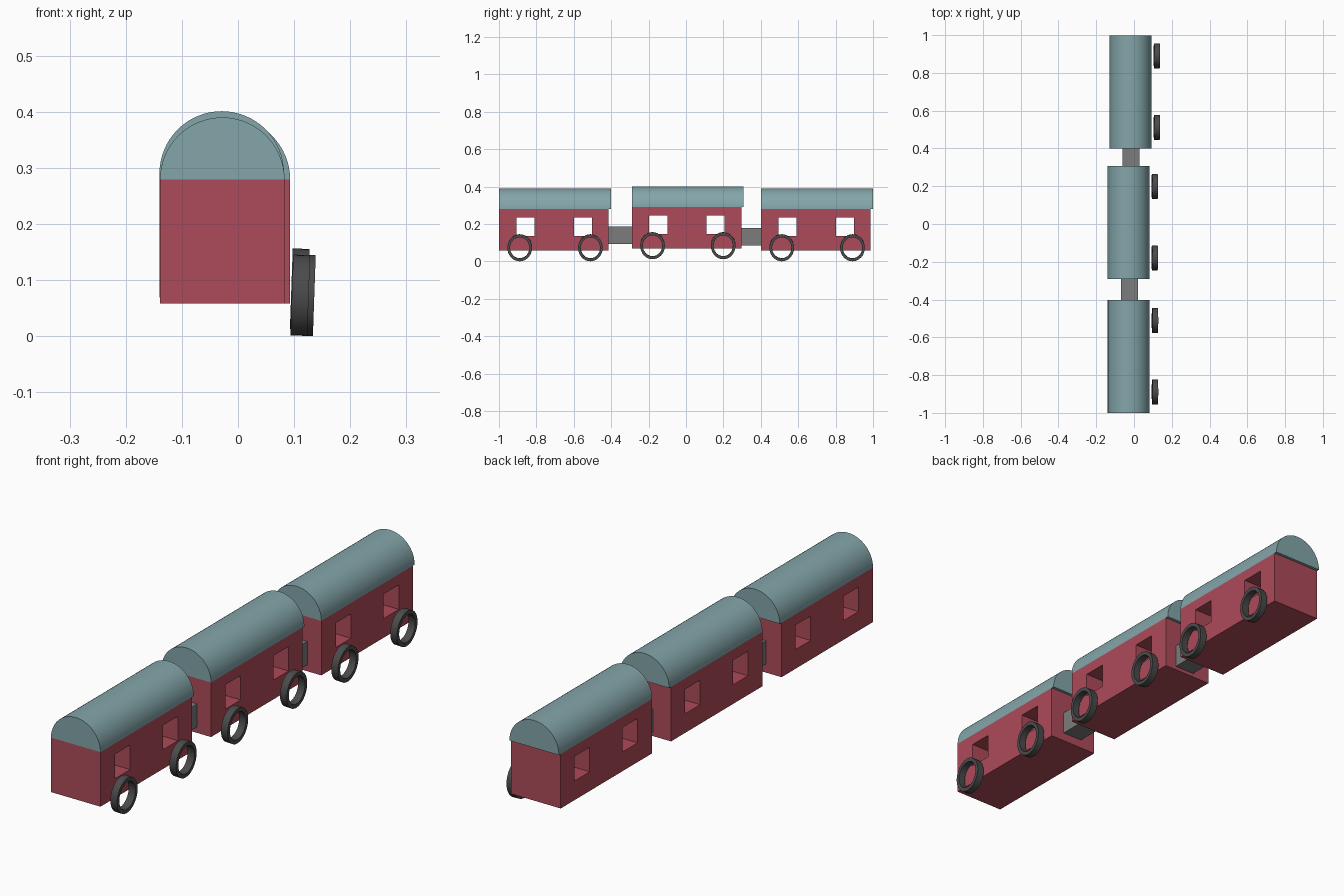
import bpy, bmesh, math
from mathutils import Matrix, Vector

if "Cube" in bpy.data.objects:
    bpy.data.objects.remove(bpy.data.objects["Cube"])


def material(name, rgb):
    m = bpy.data.materials.new(name)
    m.diffuse_color = (*rgb, 1)
    m.use_nodes = True
    m.node_tree.nodes["Principled BSDF"].inputs["Base Color"].default_value = m.diffuse_color
    return m


RED = material("red_paint", (0.42, 0.07, 0.10))
TEAL = material("teal_roof", (0.23, 0.38, 0.40))
DARK = material("dark_rubber", (0.07, 0.07, 0.07))
GREY = material("grey_metal", (0.20, 0.20, 0.20))


def finish(bm, name, mat, smooth=False):
    bmesh.ops.recalc_face_normals(bm, faces=bm.faces)
    mesh = bpy.data.meshes.new(name)
    bm.to_mesh(mesh)
    bm.free()
    mesh.materials.append(mat)
    ob = bpy.data.objects.new(name, mesh)
    bpy.context.collection.objects.link(ob)
    bpy.ops.object.select_all(action='DESELECT')
    ob.select_set(True)
    bpy.context.view_layer.objects.active = ob
    if smooth:
        bpy.ops.object.shade_smooth_by_angle(angle=math.radians(30))
    return ob


def box(name, mat, lo, hi):
    lo, hi = Vector(lo), Vector(hi)
    bm = bmesh.new()
    bmesh.ops.create_cube(bm, size=1, matrix=Matrix.Translation((lo + hi) / 2)
                          @ Matrix.Diagonal((*(hi - lo), 1)))
    return finish(bm, name, mat)


def roof(name, cx, y0, y1, z, r, n=32):
    # half-round profile extruded along the car
    bm = bmesh.new()
    verts = [bm.verts.new((cx + r * math.cos(math.pi * i / n), y0,
                           z + r * math.sin(math.pi * i / n))) for i in range(n + 1)]
    face = bm.faces.new(verts)
    out = bmesh.ops.extrude_face_region(bm, geom=[face], use_keep_orig=True)
    moved = [v for v in out["geom"] if isinstance(v, bmesh.types.BMVert)]
    bmesh.ops.translate(bm, verts=moved, vec=(0, y1 - y0, 0))
    return finish(bm, name, TEAL, True)


def wheel(name, cx, cy, cz, n=32):
    # open ring: rectangular section swept around the axle, slightly leaning
    ring = [(-0.015, 1.0), (0.015, 1.0), (0.015, 0.78), (-0.015, 0.78)]
    bm = bmesh.new()
    rows = []
    for i in range(n):
        a = 2 * math.pi * i / n
        rows.append([bm.verts.new((x, 0.066 * s * math.cos(a), 0.072 * s * math.sin(a)))
                     for x, s in ring])
    for i in range(n):
        a, b = rows[i], rows[(i + 1) % n]
        for j in range(4):
            k = (j + 1) % 4
            bm.faces.new((a[j], a[k], b[k], b[j]))
    ob = finish(bm, name, DARK, True)
    ob.location = (cx, cy, cz)
    ob.rotation_euler.y = math.radians(2)
    return ob


def car(prefix, cx, y0, z0):
    # body with two window openings running right through
    h = 0.111
    body = box(prefix + "_body", RED, (cx - h, y0, z0), (cx + h, y0 + 0.586, z0 + 0.221))
    for w in (0.093, 0.4):
        cutter = box("window_cutter", RED, (cx - 0.2, y0 + w, z0 + 0.078),
                     (cx + 0.2, y0 + w + 0.097, z0 + 0.177))
        cutter.hide_render = True
        mod = body.modifiers.new("window", 'BOOLEAN')
        mod.operation = 'DIFFERENCE'
        mod.solver = 'EXACT'
        mod.object = cutter
        bpy.context.view_layer.objects.active = body
        bpy.ops.object.modifier_apply(modifier=mod.name)
        bpy.data.objects.remove(cutter)
    roof(prefix + "_roof", cx, y0, y0 + 0.598, z0 + 0.221, h)
    # wheels on the right side only
    wheel(prefix + "_wheel_a", cx + 0.139, y0 + 0.111, z0 + 0.015)
    wheel(prefix + "_wheel_b", cx + 0.139, y0 + 0.489, z0 + 0.015)


car("front_car", -0.028, -1.0, 0.058)
car("middle_car", -0.029, -0.29, 0.069)
car("rear_car", -0.018, 0.401, 0.058)

# couplings between the cars
box("front_coupling", GREY, (-0.07, -0.42, 0.094), (0.02, -0.285, 0.187))
box("rear_coupling", GREY, (-0.06, 0.29, 0.084), (0.03, 0.406, 0.179))
